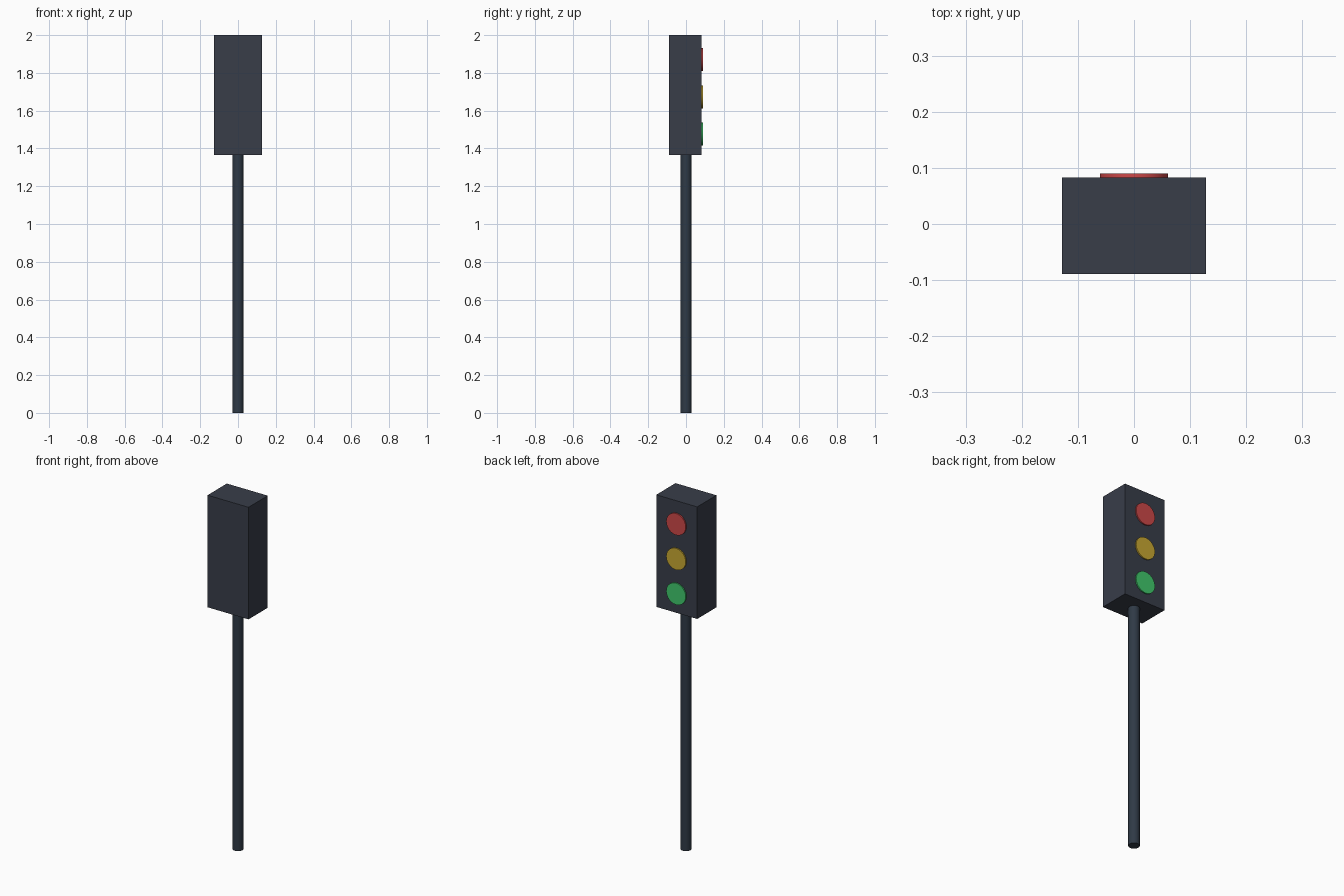
import bpy
import math

if "Cube" in bpy.data.objects:
    bpy.data.objects.remove(bpy.data.objects["Cube"])


def material(name, rgb):
    """Flat material from 0-255 sRGB values, stored as linear."""
    mat = bpy.data.materials.new(name)
    lin = []
    for c in rgb:
        c /= 255
        lin.append(c / 12.92 if c <= 0.04045 else ((c + 0.055) / 1.055) ** 2.4)
    mat.diffuse_color = (*lin, 1)
    mat.use_nodes = True
    mat.node_tree.nodes["Principled BSDF"].inputs["Base Color"].default_value = mat.diffuse_color
    return mat


def cylinder(name, radius, depth, location, mat, sides=32, rotation=(0, 0, 0)):
    bpy.ops.mesh.primitive_cylinder_add(vertices=sides, radius=radius, depth=depth,
                                        location=location, rotation=rotation)
    obj = bpy.context.object
    obj.name = name
    obj.data.materials.append(mat)
    bpy.ops.object.shade_smooth_by_angle(angle=math.radians(35))
    return obj


HOUSING_BOTTOM, TOP = 1.366, 2.0
BACK, FACE, LAMP_FACE = -0.089, 0.083, 0.090

housing_grey = material("housing grey", (56, 61, 73))
pole_grey = material("pole grey", (47, 58, 70))

# Pole
cylinder("pole", 0.029, HOUSING_BOTTOM, (0, 0, HOUSING_BOTTOM / 2), pole_grey, sides=24)

# Signal housing
bpy.ops.mesh.primitive_cube_add(
    size=1, location=(0, (BACK + FACE) / 2, (HOUSING_BOTTOM + TOP) / 2))
housing = bpy.context.object
housing.name = "signal_housing"
housing.scale = (0.256, FACE - BACK, TOP - HOUSING_BOTTOM)
bpy.ops.object.transform_apply(location=False, rotation=False, scale=True)
housing.data.materials.append(housing_grey)

# Three lamp discs on the +y face
lamps = [("red", (205, 72, 72)), ("yellow", (200, 168, 50)), ("green", (65, 200, 108))]
for i, (colour, rgb) in enumerate(lamps):
    cylinder(colour + "_lamp", 0.061, LAMP_FACE - FACE,
             (0, (FACE + LAMP_FACE) / 2, 1.87 - 0.197 * i),
             material("lamp " + colour, rgb), rotation=(math.pi / 2, 0, 0))
